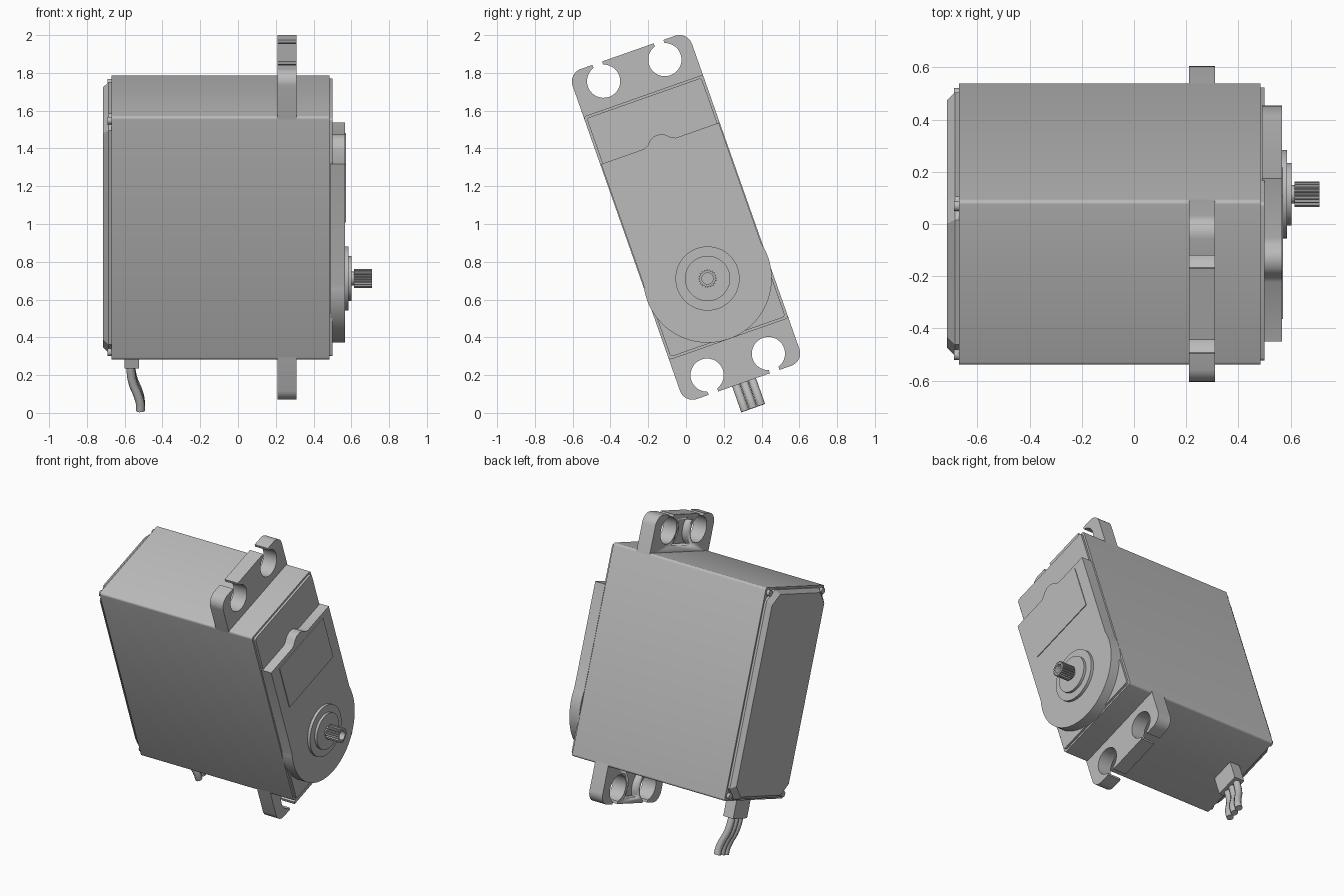
import bpy, bmesh
from math import sin, cos, asin, radians, degrees

if "Cube" in bpy.data.objects:
    bpy.data.objects.remove(bpy.data.objects["Cube"])

TILT = radians(19.4)
HALF_W, HALF_L = 0.335, 0.683
SHAFT_V = -0.343

grey = bpy.data.materials.new("plain grey")
grey.use_nodes = True
grey.diffuse_color = (0.5, 0.5, 0.5, 1)
grey.node_tree.nodes["Principled BSDF"].inputs["Base Color"].default_value = (0.5, 0.5, 0.5, 1)


def place(name, data):
    """Add an object in the tilted frame: x = shaft axis, y = width, z = length."""
    ob = bpy.data.objects.new(name, data)
    bpy.context.collection.objects.link(ob)
    ob.location.z = 1.035
    ob.rotation_euler.x = TILT
    data.materials.append(grey)
    return ob


def smooth(ob):
    bpy.ops.object.select_all(action='DESELECT')
    ob.select_set(True)
    bpy.context.view_layer.objects.active = ob
    bpy.ops.object.shade_smooth_by_angle(angle=radians(32))


def loft(name, sections):
    """Skin a list of (x, outline) sections and cap both ends."""
    bm = bmesh.new()
    rings = [[bm.verts.new((x, u, v)) for u, v in pts] for x, pts in sections]
    n = len(rings[0])
    for a, b in zip(rings, rings[1:]):
        for i in range(n):
            j = (i + 1) % n
            bm.faces.new((a[i], a[j], b[j], b[i]))
    bm.faces.new(rings[0])
    bm.faces.new(rings[-1])
    bmesh.ops.recalc_face_normals(bm, faces=bm.faces)
    me = bpy.data.meshes.new(name)
    bm.to_mesh(me)
    bm.free()
    ob = place(name, me)
    smooth(ob)
    return ob


def prism(name, pts, x0, x1):
    return loft(name, [(x0, pts), (x1, pts)])


def arc(cu, cv, r, a0, a1, n):
    angles = [radians(a0 + (a1 - a0) * i / n) for i in range(n + 1)]
    return [(cu + r * cos(a), cv + r * sin(a)) for a in angles]


def circle(cu, cv, r, n=48):
    return arc(cu, cv, r, 0, 360, n)[:-1]


def round_rect(hw, hl, r, n):
    pts = []
    for k, (su, sv) in enumerate(((1, 1), (-1, 1), (-1, -1), (1, -1))):
        pts += arc(su * (hw - r), sv * (hl - r), r, 90 * k, 90 * k + 90, n)
    return pts


def shell(inset, r=0.015, n=4):
    return round_rect(HALF_W - inset, HALF_L - inset, r, n)


# Case, front lip and bevelled back cover with cut corners
prism("case", shell(0), -0.67, 0.485)
prism("front_lip", shell(0.013), 0.48, 0.5)
loft("back_cover", [(-0.66, shell(0.012, 0.07, 1)),
                    (-0.685, shell(0.012, 0.07, 1)),
                    (-0.715, shell(0.035, 0.07, 1))])
for i, (su, sv) in enumerate(((1, 1), (-1, 1), (-1, -1), (1, -1))):
    prism(f"corner_screw_{i + 1}", circle(su * 0.302, sv * 0.65, 0.02, 16), -0.69, -0.66)

# Mounting tabs with open keyhole slots and a pocket in the back
TAB_END, HOLE_U, HOLE_V, HOLE_R, SLOT = 0.926, 0.172, 0.825, 0.088, 0.027
CORNER = 0.07


def keyhole(cu):
    d = degrees(asin(SLOT / HOLE_R))
    return ([(cu - SLOT, TAB_END)]
            + arc(cu, HOLE_V, HOLE_R, 90 + d, 450 - d, 32)
            + [(cu + SLOT, TAB_END)])


corner_u, corner_v = HALF_W - CORNER, TAB_END - CORNER
tab = ([(-HALF_W, 0.667)]
       + arc(-corner_u, corner_v, CORNER, 180, 90, 8)
       + keyhole(-HOLE_U) + keyhole(HOLE_U)
       + arc(corner_u, corner_v, CORNER, 90, 0, 8)
       + [(HALF_W, 0.667)])
pocket = (arc(HOLE_U, HOLE_V, 0.115, 240, 146, 10)
          + arc(-HOLE_U, HOLE_V, 0.115, 34, -60, 10))
for side, label in ((1, "top"), (-1, "bottom")):
    ob = prism(f"{label}_mounting_tab", [(u, side * v) for u, v in tab], 0.21, 0.31)
    cutter = prism("pocket_cutter", [(u, side * v) for u, v in pocket], 0.19, 0.255)
    cutter.hide_render = True
    mod = ob.modifiers.new("pocket", 'BOOLEAN')
    mod.operation = 'DIFFERENCE'
    mod.solver = 'EXACT'
    mod.object = cutter
    bpy.context.view_layer.objects.active = ob
    bpy.ops.object.modifier_apply(modifier=mod.name)
    bpy.data.objects.remove(cutter)

# Raised gear cover: round at the shaft, small hump at the other end
hump = [(0.09, 0.415), (0.066, 0.425), (0.045, 0.447), (0.02, 0.461)]
cover = ([(-0.33, 0.415)]
         + arc(0, SHAFT_V, 0.34, 166, 374, 56)
         + [(0.33, 0.415)] + hump + [(-u, v) for u, v in reversed(hump)])
prism("gear_cover", cover, 0.49, 0.566)
prism("label_plate", [(-0.25, 0.06), (0.25, 0.06), (0.25, 0.385), (-0.25, 0.385)], 0.564, 0.571)

# Output bearing, stepped collar and neck
steps = [(0.56, 0.17), (0.585, 0.17), (0.585, 0.12), (0.602, 0.12),
         (0.602, 0.036), (0.62, 0.036)]
loft("output_bearing", [(x, circle(0, SHAFT_V, r)) for x, r in steps])


# Splined output shaft with a screw hole in its end
def spline(depth, r, teeth=20):
    pts = circle(0, 0, 1, teeth * 4)
    return [(u * (r - depth * (i % 4 > 1)), SHAFT_V + v * (r - depth * (i % 4 > 1)))
            for i, (u, v) in enumerate(pts)]


loft("splined_shaft", [(0.614, spline(0.008, 0.049)), (0.71, spline(0.008, 0.049)),
                       (0.71, spline(0, 0.03)), (0.66, spline(0, 0.03))])

# Cable grommet at the bottom end
bm = bmesh.new()
bmesh.ops.create_cube(bm, size=1)
for vert in bm.verts:
    x, y, z = vert.co
    vert.co = (-0.5625 + x * 0.075, y * 0.16, -0.745 + z * 0.15)
me = bpy.data.meshes.new("cable_grommet")
bm.to_mesh(me)
bm.free()
place("cable_grommet", me)

# Three wires bending towards the front
path = [(-0.566, -0.78), (-0.566, -0.86), (-0.555, -0.92), (-0.53, -0.985),
        (-0.518, -1.03), (-0.516, -1.07)]
for i in range(3):
    cu = bpy.data.curves.new(f"wire_{i + 1}", 'CURVE')
    cu.dimensions = '3D'
    cu.bevel_depth = 0.023
    cu.bevel_resolution = 3
    cu.use_fill_caps = True
    sp = cu.splines.new('BEZIER')
    sp.bezier_points.add(len(path) - 1)
    for p, (x, v) in zip(sp.bezier_points, path):
        p.co = (x, (i - 1) * 0.045, v)
        p.handle_left_type = p.handle_right_type = 'AUTO'
    place(f"wire_{i + 1}", cu)
